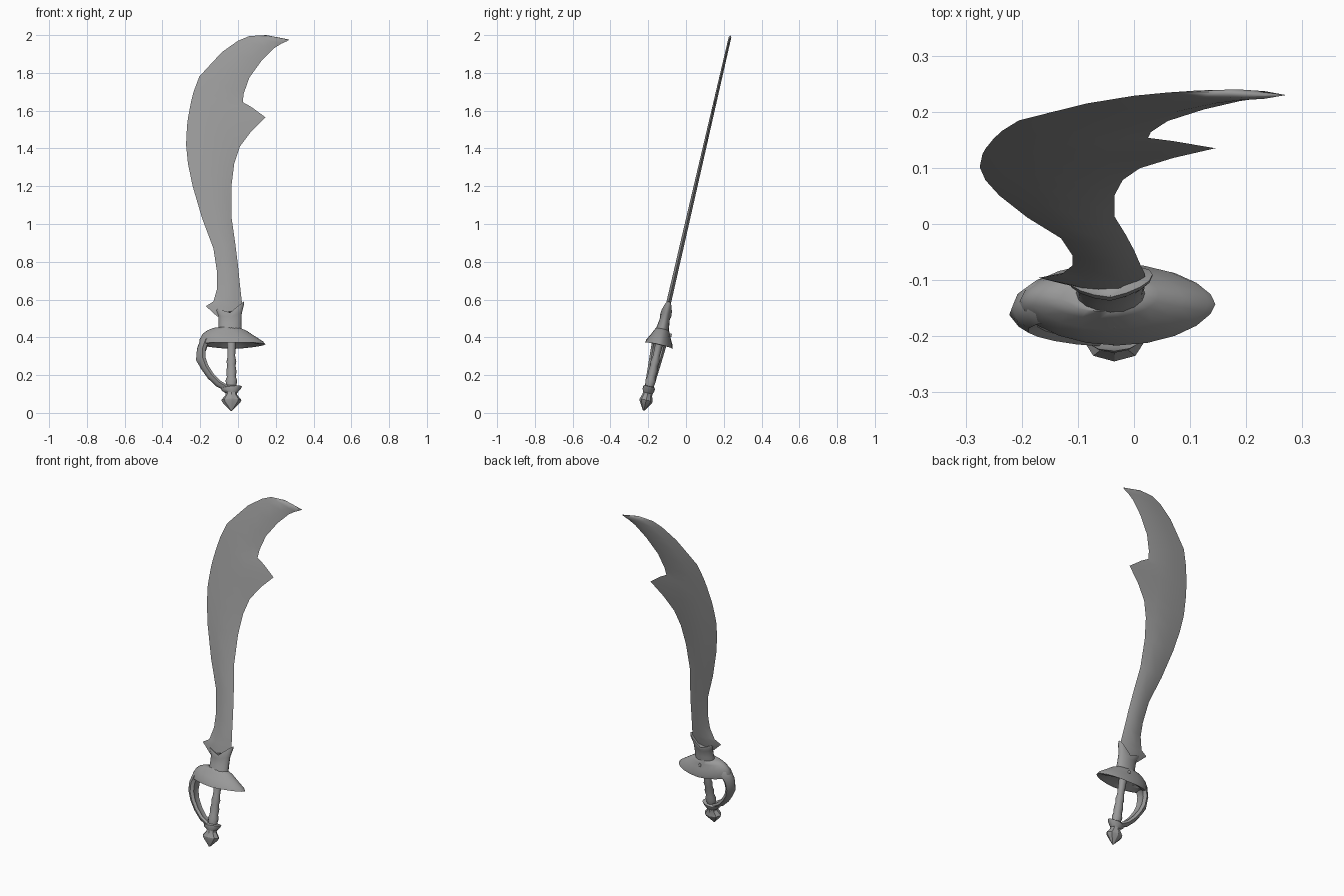
import bpy, bmesh, math
from mathutils import Matrix, Vector

if "Cube" in bpy.data.objects:
    bpy.data.objects.remove(bpy.data.objects["Cube"])

steel = bpy.data.materials.new("grey_steel")
steel.use_nodes = True
GREY = (0.32, 0.32, 0.32, 1)
steel.diffuse_color = GREY
steel.node_tree.nodes["Principled BSDF"].inputs["Base Color"].default_value = GREY

# The whole sword leans backward along its length
LEAN = Matrix(((1, 0, 0, 0), (0, 0.974, 0.231, -0.2265), (0, -0.225, 1, 0), (0, 0, 0, 1)))
AXIS = -0.035


def loft(name, rings, angle=50):
    """Skin a list of equal-length point rings and cap both ends."""
    bm = bmesh.new()
    loops = [[bm.verts.new(LEAN @ Vector(p)) for p in ring] for ring in rings]
    for a, b in zip(loops, loops[1:]):
        for i in range(len(a)):
            j = (i + 1) % len(a)
            bm.faces.new((a[i], a[j], b[j], b[i]))
    bm.faces.new(loops[0])
    bm.faces.new(loops[-1])
    bmesh.ops.remove_doubles(bm, verts=bm.verts, dist=0.0003)
    bmesh.ops.recalc_face_normals(bm, faces=bm.faces)
    mesh = bpy.data.meshes.new(name)
    bm.to_mesh(mesh)
    bm.free()
    mesh.materials.append(steel)
    obj = bpy.data.objects.new(name, mesh)
    bpy.context.collection.objects.link(obj)
    bpy.ops.object.select_all(action='DESELECT')
    obj.select_set(True)
    bpy.context.view_layer.objects.active = obj
    bpy.ops.object.shade_smooth_by_angle(angle=math.radians(angle))
    return obj


def oval(cx, z, rx, ry, n, lift=0.0, power=1.0, tilt=0.0):
    """Oval ring; lift raises its two ends, power sharpens its ends."""
    ring = []
    for k in range(n):
        a = math.tau * k / n
        c, s = math.cos(a), math.sin(a)
        y = math.copysign(abs(s) ** power, s) * ry
        ring.append((cx + rx * c, y, z + lift * abs(c) + tilt * c))
    return ring


# Blade: pairs of points on the cutting edge and on the back
EDGES = [
    (-.11, .51, .01, .51), (-.17, .565, .02, .55), (-.13, .59, .02, .59),
    (-.11, .66, .01, .68), (-.11, .74, 0, .78), (-.13, .87, -.015, .9),
    (-.19, 1.03, -.035, 1.04), (-.24, 1.2, -.035, 1.2), (-.265, 1.32, -.02, 1.32),
    (-.275, 1.42, .01, 1.41), (-.27, 1.52, .07, 1.49), (-.265, 1.56, .145, 1.565),
    (-.25, 1.64, .07, 1.62), (-.235, 1.7, .025, 1.645), (-.205, 1.78, .03, 1.69),
    (-.15, 1.84, .06, 1.775), (-.085, 1.91, .125, 1.865), (0, 1.97, .19, 1.93),
    (.06, 1.995, .23, 1.955), (.15, 2, .26, 1.968), (.268, 1.977, .27, 1.975)]
rings = []
for lx, lz, rx, rz in EDGES:
    left, right = Vector((lx, 0, lz)), Vector((rx, 0, rz))
    span = right - left
    body = span * min(1, 0.28 / span.length)
    half = min(0.015 - 0.004 * lz, span.length * 0.1)
    near, far = left + body * 0.33, left + body * 0.75
    up = Vector((0, half, 0))
    rings.append([left, near + up, far + up, right, far - up, near - up])
loft("blade", rings, 60)

# Collar: waisted sleeve with a lip that dips to a V on each face
loft("blade_collar", [
    oval(-.042, .43, .062, .036, 16), oval(-.042, .47, .06, .03, 16),
    oval(-.042, .5, .062, .026, 16, .02, 1, .008),
    oval(-.042, .515, .075, .03, 16, .045, 1, .02),
    oval(-.042, .525, .075, .026, 16, .045, 1, .02),
    oval(-.042, .52, .05, .015, 16, .03, 1, .01)])

# Guard: hollow boat-shaped dome, drooping toward its pointed end
loft("guard", [
    oval(-.05, .40, .07, .025, 20), oval(-.03, .365, .15, .058, 20, -.005, 1.2),
    oval(-.03, .355, .175, .074, 20, .008, 1.2),
    oval(-.035, .372, .168, .072, 20, .012, 1.2, -.006),
    oval(-.05, .40, .138, .056, 20, .012, 1.1, -.005),
    oval(-.06, .43, .105, .042, 20, .005, 1),
    oval(-.06, .447, .075, .033, 20)], 60)

# Studs on the guard
for i, (x, y, z) in enumerate([(-.155, 0, .428), (.08, 0, .405),
                               (-.035, -.05, .415), (-.035, .05, .415)]):
    loft(f"guard_stud_{i + 1}", [oval(x, z - .012, .008, .008, 8), oval(x, z, .007, .007, 8),
                                 oval(x, z + .005, .003, .003, 8)]).location.y = y * .974

# Grip: turned rod with gentle swellings
GRIP = [(.4, .024), (.35, .022), (.3, .02), (.27, .026), (.25, .022), (.22, .027),
        (.19, .024), (.17, .031), (.145, .026), (.1, .028)]
loft("grip", [oval(AXIS, z, r, r * .9, 12) for z, r in GRIP], 60)

# Pommel: small ledge above a faceted drop
loft("pommel_ledge", [
    oval(AXIS, .105, .03, .026, 12), oval(AXIS, .122, .05, .032, 12, 0, 1, .006),
    oval(AXIS, .135, .056, .032, 12, 0, 1, .006), oval(AXIS, .142, .03, .024, 12)], 40)
loft("pommel", [
    oval(AXIS, .115, .03, .026, 8), oval(AXIS, .095, .031, .026, 8),
    oval(AXIS, .068, .053, .035, 8), oval(AXIS, .055, .047, .032, 8),
    oval(AXIS, .012, .005, .005, 8)], 25)

# Knuckle bow: wide strap, ridged outside, from guard down to pommel
BOW = [(-.13, .405), (-.175, .385), (-.193, .335), (-.192, .285), (-.175, .24),
       (-.145, .195), (-.105, .155), (-.045, .122)]
rings = []
for i, (x, z) in enumerate(BOW):
    before, after = BOW[max(i - 1, 0)], BOW[min(i + 1, len(BOW) - 1)]
    along = Vector((after[0] - before[0], 0, after[1] - before[1])).normalized()
    out = Vector((along.z, 0, -along.x))
    f = i / (len(BOW) - 1)
    wide, thick = .044 - .022 * f, .028 - .012 * f
    bump = .008 if i == 3 else 0
    mid = Vector((x, 0, z))
    profile = [(1 + bump / thick, 0), (.6, .65), (-.2, 1), (-.9, .7),
               (-.6, 0), (-.9, -.7), (-.2, -1), (.6, -.65)]
    rings.append([mid + out * (a * thick) * -1 + Vector((0, b * wide, 0))
                  if out.x > 0 else mid + out * (a * thick) + Vector((0, b * wide, 0))
                  for a, b in profile])
loft("knuckle_bow", rings, 50)
